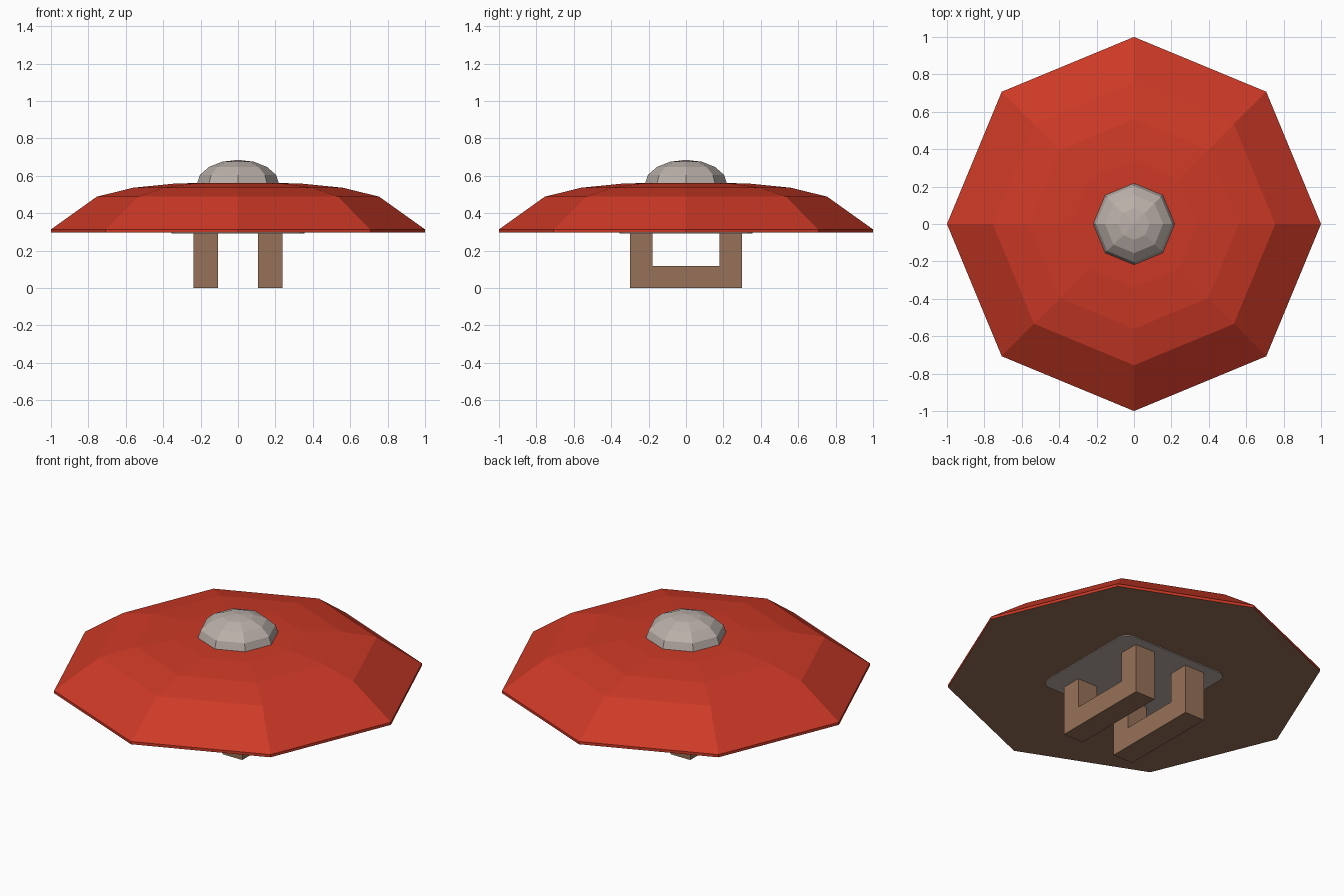
import bpy, bmesh, math

if "Cube" in bpy.data.objects:
    bpy.data.objects.remove(bpy.data.objects["Cube"])


def material(name, rgb):
    """Flat colour from 0-255 display values."""
    m = bpy.data.materials.new(name)
    lin = [((c / 255 + 0.055) / 1.055) ** 2.4 for c in rgb]
    m.diffuse_color = (*lin, 1)
    m.use_nodes = True
    m.node_tree.nodes["Principled BSDF"].inputs["Base Color"].default_value = m.diffuse_color
    return m


RED = material("red paint", (205, 57, 38))
GREY = material("pale metal", (186, 175, 169))
BROWN = material("brown leather", (150, 113, 88))


def finish(name, bm, *mats):
    bmesh.ops.recalc_face_normals(bm, faces=bm.faces)
    me = bpy.data.meshes.new(name)
    bm.to_mesh(me)
    bm.free()
    for m in mats:
        me.materials.append(m)
    ob = bpy.data.objects.new(name, me)
    bpy.context.collection.objects.link(ob)
    return ob


def octagonal_solid(name, rings, apex, *mats):
    """Stack of eight-sided rings (radius, z), closed flat below and with an apex above."""
    bm = bmesh.new()
    loops = [[bm.verts.new((r * math.cos(k * math.pi / 4), r * math.sin(k * math.pi / 4), z))
              for k in range(8)] for r, z in rings]
    top = bm.verts.new((0, 0, apex))
    bm.faces.new(loops[0][::-1])
    for k in range(8):
        j = (k + 1) % 8
        for a, b in zip(loops, loops[1:]):
            bm.faces.new((a[k], a[j], b[j], b[k]))
        bm.faces.new((loops[-1][k], loops[-1][j], top))
    return finish(name, bm, *mats)


def prism(name, points, offset, *mats):
    """Extrude a closed outline of 3D points by an offset."""
    bm = bmesh.new()
    face = bm.faces.new([bm.verts.new(p) for p in points])
    ext = bmesh.ops.extrude_face_region(bm, geom=[face], use_keep_orig=True)
    bmesh.ops.translate(bm, vec=offset,
                        verts=[g for g in ext["geom"] if isinstance(g, bmesh.types.BMVert)])
    return finish(name, bm, *mats)


# Shield body: red shell with a brown back face
BASE = 0.297
shield = octagonal_solid("shield", [(1, BASE), (1, 0.313), (0.755, 0.488), (0.56, 0.536),
                                    (0.34, 0.558)], 0.567, RED, BROWN)
for p in shield.data.polygons:
    if p.normal.z < -0.9:
        p.material_index = 1

# Centre boss: flattened half sphere
boss_rings = [(0.22 * math.cos(a), 0.555 + 0.13 * math.sin(a))
              for a in (i * math.pi / 8 for i in range(4))]
octagonal_solid("boss", boss_rings, 0.685, GREY)

# Back plate: thin rounded square
half, rad = 0.355, 0.06
outline = []
for i in range(4):
    a0 = i * math.pi / 2
    cx = (half - rad) * math.sqrt(2) * math.cos(a0 + math.pi / 4)
    cy = (half - rad) * math.sqrt(2) * math.sin(a0 + math.pi / 4)
    for s in range(4):
        a = a0 + s * math.pi / 6
        outline.append((cx + rad * math.cos(a), cy + rad * math.sin(a), BASE + 0.001))
prism("back_plate", outline, (0, 0, -0.006), GREY)

# Two U-shaped grips
grip = [(-0.30, 0), (0.30, 0), (0.30, 0.30), (0.18, 0.30),
        (0.18, 0.117), (-0.18, 0.117), (-0.18, 0.30), (-0.30, 0.30)]
for name, x in (("left_grip", -0.238), ("right_grip", 0.108)):
    prism(name, [(x, y, z) for y, z in grip], (0.13, 0, 0), BROWN)
